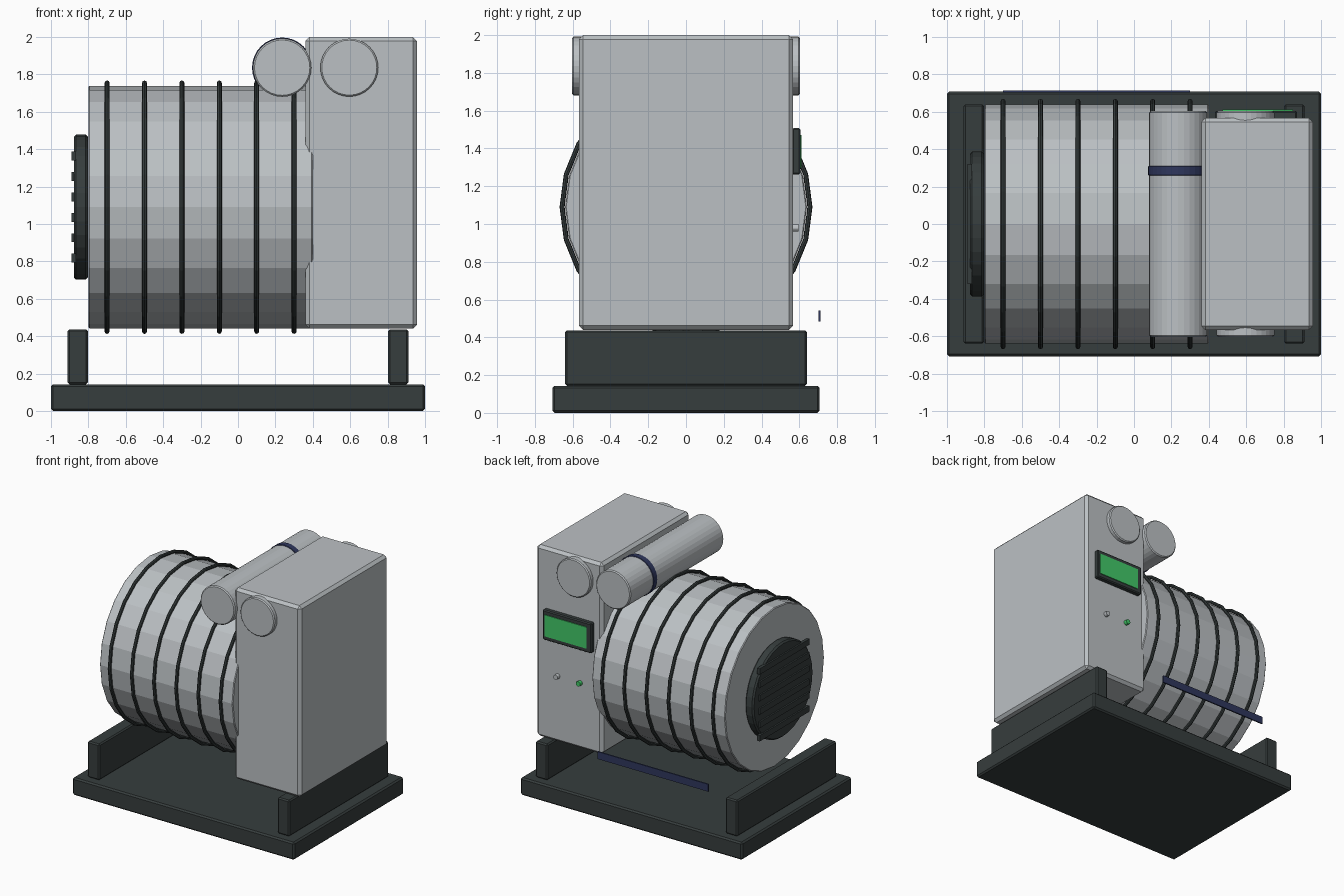
import bpy
from math import pi

cube = bpy.data.objects.get("Cube")
if cube:
    bpy.data.objects.remove(cube, do_unlink=True)


def material(name, r, g, b):
    m = bpy.data.materials.new(name)
    m.use_nodes = True
    m.diffuse_color = (r, g, b, 1)
    bsdf = next(n for n in m.node_tree.nodes if n.type == "BSDF_PRINCIPLED")
    bsdf.inputs["Base Color"].default_value = (r, g, b, 1)
    return m


STEEL = material("light_steel", 0.5, 0.53, 0.55)
DARK = material("dark_metal", 0.037, 0.047, 0.047)
BLUE = material("navy_blue", 0.028, 0.038, 0.11)
GREEN = material("signal_green", 0.055, 0.58, 0.14)

ALONG_X = (0, pi / 2, 0)
ALONG_Y = (pi / 2, 0, 0)


def finish(name, mat, bevel=0):
    """Name the active object, colour it, apply its scale and chamfer its edges."""
    ob = bpy.context.object
    ob.name = ob.data.name = name
    ob.data.materials.append(mat)
    bpy.ops.object.transform_apply(location=False, rotation=True, scale=True)
    if bevel:
        mod = ob.modifiers.new("Chamfer", "BEVEL")
        mod.width = bevel
        mod.segments = 1
        mod.limit_method = "ANGLE"
        mod.angle_limit = pi / 4
    return ob


def box(name, mat, x, y, z, bevel=0):
    """Box given as (min, max) ranges on each axis."""
    spans = (x, y, z)
    bpy.ops.mesh.primitive_cube_add(size=1, location=[(a + b) / 2 for a, b in spans])
    bpy.context.object.scale = [b - a for a, b in spans]
    return finish(name, mat, bevel)


def cylinder(name, mat, centre, radius, length, axis, sides=32, bevel=0):
    bpy.ops.mesh.primitive_cylinder_add(vertices=sides, radius=radius, depth=length,
                                        location=centre, rotation=axis)
    return finish(name, mat, bevel)


# Skid base with two cross rails
box("base_plate", DARK, (-1, 1), (-0.708, 0.708), (0, 0.143), 0.012)
for side, label in ((-1, "right"), (1, "left")):
    x = 0.857 * side
    box(f"{label}_support_rail", DARK, (x - 0.054, x + 0.054), (-0.64, 0.64),
        (0.143, 0.437), 0.01)

# Faceted drum with raised hoops
AXIS_Z = 1.09
drum = cylinder("drum", STEEL, (-0.2, 0, AXIS_Z), 0.648, 1.2, ALONG_X, 24, 0.006)
drum.scale.y = 0.988
for i in range(6):
    bpy.ops.mesh.primitive_torus_add(major_segments=24, minor_segments=8,
                                     major_radius=0.664, minor_radius=0.0135,
                                     location=(-0.7 + 0.2 * i, 0, AXIS_Z), rotation=ALONG_X)
    finish(f"drum_hoop_{i + 1}", DARK).scale.y = 0.988

# Vent on the end of the drum
cylinder("vent_disc", DARK, (-0.84, 0, AXIS_Z), 0.388, 0.075, ALONG_X, 32, 0.012)
for i in range(6):
    z = AXIS_Z + (i - 2.5) * 0.109
    box(f"vent_slat_{i + 1}", DARK, (-0.89, -0.865), (-0.32, 0.32), (z - 0.024, z + 0.024))

# Control cabinet
box("cabinet", STEEL, (0.36, 0.957), (-0.567, 0.567), (0.44, 2), 0.022)

# Cross pipes: one beside the cabinet, one passing through it
PIPE_Z = 1.836
cylinder("outer_pipe", STEEL, (0.236, 0, PIPE_Z), 0.156, 1.206, ALONG_Y, 32, 0.008)
cylinder("cabinet_pipe", STEEL, (0.595, 0, PIPE_Z), 0.155, 1.206, ALONG_Y, 32, 0.008)
cylinder("pipe_band", BLUE, (0.236, 0.285, PIPE_Z), 0.161, 0.05, ALONG_Y, 32, 0.003)

# Display and buttons on the back of the cabinet
box("display_frame", DARK, (0.432, 0.872), (0.56, 0.605), (1.263, 1.507), 0.008)
box("display_screen", GREEN, (0.472, 0.85), (0.603, 0.611), (1.297, 1.472))
for name, mat, x in (("steel_button", STEEL, 0.76), ("green_button", GREEN, 0.557)):
    cylinder(name, mat, (x, 0.578, 0.98), 0.02, 0.036, ALONG_Y, 16)

# Thin marker strip along the back
box("marker_strip", BLUE, (-0.7, 0.3), (0.702, 0.713), (0.483, 0.543))
